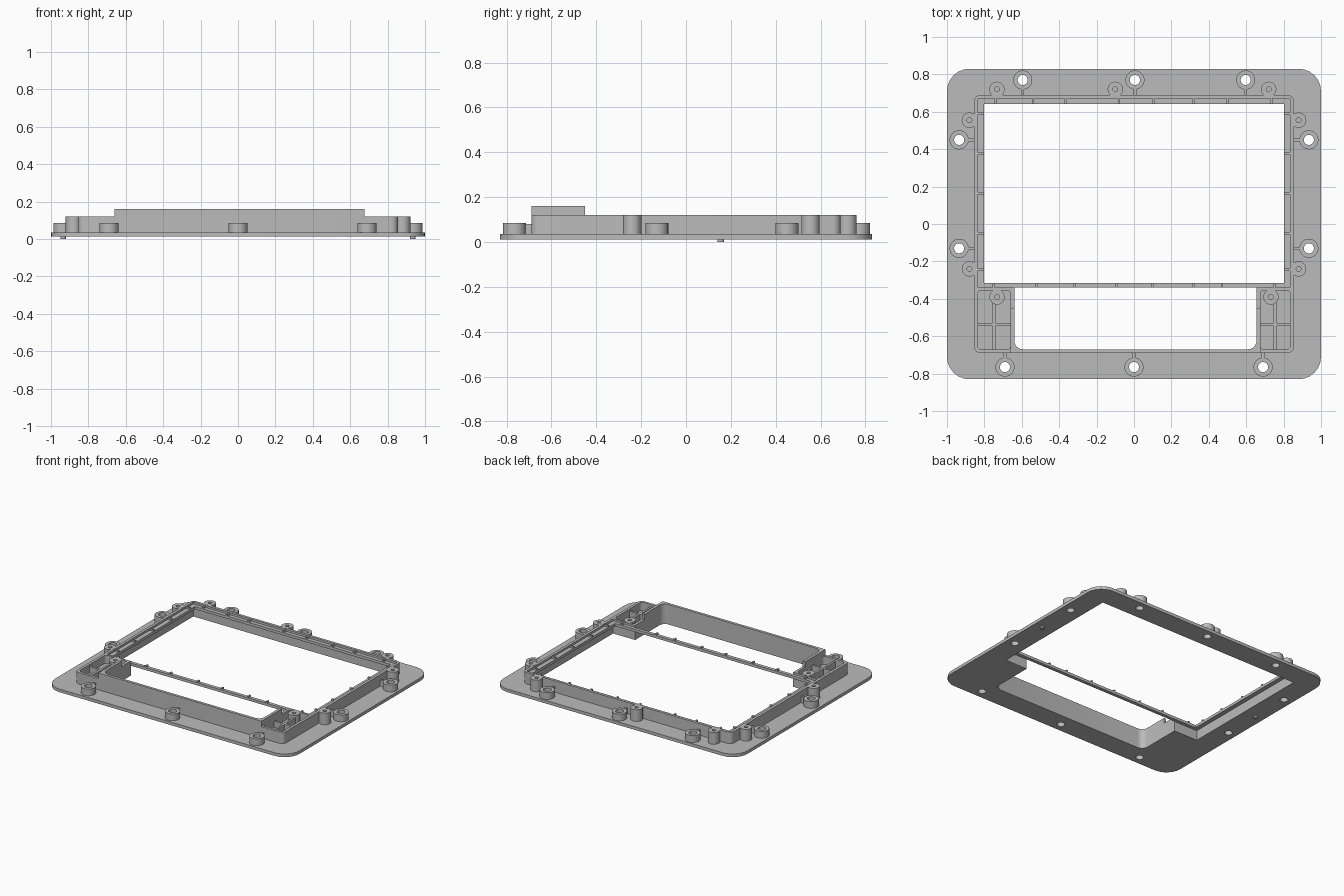
import bpy
import bmesh
from math import sin, cos, pi, radians
from mathutils import Vector

if "Cube" in bpy.data.objects:
    bpy.data.objects.remove(bpy.data.objects["Cube"], do_unlink=True)

grey = bpy.data.materials.new("plain grey plastic")
grey.use_nodes = True
grey.diffuse_color = (0.5, 0.5, 0.5, 1)
grey.node_tree.nodes["Principled BSDF"].inputs["Base Color"].default_value = (0.5, 0.5, 0.5, 1)

# Key heights
PLATE_LOW, PLATE_TOP = 0.012, 0.035
BOSS_TOP, WALL_TOP, RIM_TOP = 0.085, 0.12, 0.16
LEDGE_LOW, LEDGE_TOP = 0.085, 0.105


def rounded(corners, radius=0.0, steps=6):
    """Outline with every right-angled corner filleted."""
    pts = [Vector(c) for c in corners]
    out = []
    for i, p in enumerate(pts):
        if not radius:
            out.append(p)
            continue
        a = (pts[i - 1] - p).normalized()
        b = (pts[(i + 1) % len(pts)] - p).normalized()
        centre = p + radius * (a + b)
        for k in range(steps + 1):
            t = pi / 2 * k / steps
            out.append(centre - radius * (b * cos(t) + a * sin(t)))
    return out


def rect(x0, x1, y0, y1, radius=0.0):
    return rounded([(x0, y0), (x1, y0), (x1, y1), (x0, y1)], radius)


def circle(x, y, r, sides=28):
    return [Vector((x + r * cos(2 * pi * k / sides), y + r * sin(2 * pi * k / sides)))
            for k in range(sides)]


def slab(name, outlines, z0, z1):
    """Extrude a set of outlines; inner outlines become holes."""
    curve = bpy.data.curves.new(name, 'CURVE')
    curve.dimensions = '2D'
    curve.fill_mode = 'BOTH'
    curve.extrude = (z1 - z0) / 2
    for outline in outlines:
        spline = curve.splines.new('POLY')
        spline.points.add(len(outline) - 1)
        for point, p in zip(spline.points, outline):
            point.co = (p.x, p.y, 0, 1)
        spline.use_cyclic_u = True
    temp = bpy.data.objects.new(name + " outline", curve)
    bpy.context.collection.objects.link(temp)
    graph = bpy.context.evaluated_depsgraph_get()
    mesh = bpy.data.meshes.new_from_object(temp.evaluated_get(graph))
    bpy.data.objects.remove(temp, do_unlink=True)
    bpy.data.curves.remove(curve)
    bm = bmesh.new()
    bm.from_mesh(mesh)
    bmesh.ops.remove_doubles(bm, verts=bm.verts, dist=0.0001)
    bmesh.ops.translate(bm, verts=bm.verts, vec=(0, 0, (z0 + z1) / 2))
    bmesh.ops.recalc_face_normals(bm, faces=bm.faces)
    bm.to_mesh(mesh)
    bm.free()
    mesh.materials.clear()
    mesh.materials.append(grey)
    obj = bpy.data.objects.new(name, mesh)
    bpy.context.collection.objects.link(obj)
    bpy.ops.object.select_all(action='DESELECT')
    obj.select_set(True)
    bpy.context.view_layer.objects.active = obj
    bpy.ops.object.shade_smooth_by_angle(angle=radians(35))
    return obj


# Shared opening: large window joined to the narrower front slot
IN_X, IN_BACK, BAR_Y, SLOT_Y = 0.835, 0.67, -0.34, -0.67
opening = (rounded([(0.655, BAR_Y), (IN_X, BAR_Y), (IN_X, IN_BACK),
                    (-IN_X, IN_BACK), (-IN_X, BAR_Y), (-0.64, BAR_Y)])
           + rounded([(-0.64, BAR_Y), (-0.64, SLOT_Y), (0.655, SLOT_Y), (0.655, BAR_Y)], 0.045)[7:21])

# Fixing boss positions
side_bosses = [(s * 0.935, y) for s in (-1, 1) for y in (0.45, -0.13)]
back_bosses = [(x, 0.77) for x in (-0.595, 0.005, 0.597)]
front_bosses = [(x, -0.765) for x in (-0.69, 0, 0.69)]
fixings = side_bosses + back_bosses + front_bosses

# Base plate with screw holes
slab("base_plate", [rect(-1, 1, -0.83, 0.83, 0.12), opening]
     + [circle(x, y, 0.027) for x, y in fixings], PLATE_LOW, PLATE_TOP)

# Upright wall with the front corner pockets
pockets = [(-0.835, -0.66), (0.675, 0.835)]
slab("frame_wall", [rect(-0.855, 0.855, -0.69, 0.69, 0.035), opening]
     + [rect(a, b, -0.67, -0.355, 0.02) for a, b in pockets], PLATE_TOP, WALL_TOP)

# Raised rim around the front slot
slab("raised_rim",
     [rounded([(-0.66, -0.69), (0.675, -0.69), (0.675, -0.45), (0.655, -0.45)])
      + rounded([(0.655, -0.45), (0.655, SLOT_Y), (-0.64, SLOT_Y), (-0.64, -0.45)], 0.045)[7:21]
      + rounded([(-0.64, -0.45), (-0.66, -0.45)])], WALL_TOP, RIM_TOP)

# Thin window ledge; its front side is the free cross bar
slab("window_ledge", [rect(-0.84, 0.84, BAR_Y, 0.675), rect(-0.802, 0.802, -0.315, 0.642)],
     LEDGE_LOW, LEDGE_TOP)


# Small ribs standing on the ledge
def rib(name, x0, x1, y0, y1, top=WALL_TOP - 0.003, low=LEDGE_TOP):
    slab(name, [rect(x0, x1, y0, y1)], low, top)


W = 0.006
for x in (-0.74, -0.54, -0.365, -0.08, 0.105, 0.32, 0.5, 0.735):
    rib("back_ledge_rib", x - W, x + W, 0.642, 0.672)
for x in (-0.75, -0.52, -0.32, -0.095, 0.1, 0.32, 0.47, 0.75):
    rib("cross_bar_rib", x - W, x + W, BAR_Y, -0.315)
for y in (0.59, 0.375, 0.165, -0.05, -0.245):
    for a, b in ((-0.838, -0.802), (0.802, 0.838)):
        rib("side_ledge_rib", a, b, y - W, y + W)

# Pocket floors and crossing ribs
for a, b in pockets:
    slab("pocket_floor", [rect(a, b, -0.67, -0.355)], PLATE_TOP, 0.06)
    mid = (a + b) / 2
    rib("pocket_long_rib", mid - 0.008, mid + 0.008, -0.67, -0.4, 0.105, 0.06)
    rib("pocket_cross_rib", a, b, -0.545, -0.529, 0.105, 0.06)

# Short fixing bosses with webs to the wall
for x, y in fixings:
    slab("fixing_boss", [circle(x, y, 0.051), circle(x, y, 0.027)], PLATE_TOP, BOSS_TOP)
for x, y in side_bosses:
    a, b = sorted((x * 0.89 / 0.935, x * 0.853 / 0.935))
    rib("side_web", a, b, y - 0.008, y + 0.008, 0.08, PLATE_TOP)
for x, y in back_bosses:
    rib("back_web", x - 0.008, x + 0.008, 0.688, 0.722, 0.08, PLATE_TOP)
for x, y in front_bosses:
    rib("front_web", x - 0.008, x + 0.008, -0.718, -0.688, 0.08, PLATE_TOP)

# Tall screw posts with blind holes
posts = [(-0.733, 0.72), (-0.1, 0.72), (0.72, 0.72)]
posts += [(s * x, y) for s in (-1, 1) for x, y in ((0.88, 0.555), (0.88, -0.24), (0.732, -0.39))]
for x, y in posts:
    slab("screw_post", [circle(x, y, 0.041), circle(x, y, 0.013)], PLATE_TOP, WALL_TOP + 0.001)

# Locating pegs under the plate
for x in (-0.935, 0.935):
    slab("locating_peg", [circle(x, 0.155, 0.015)], 0, PLATE_LOW)
